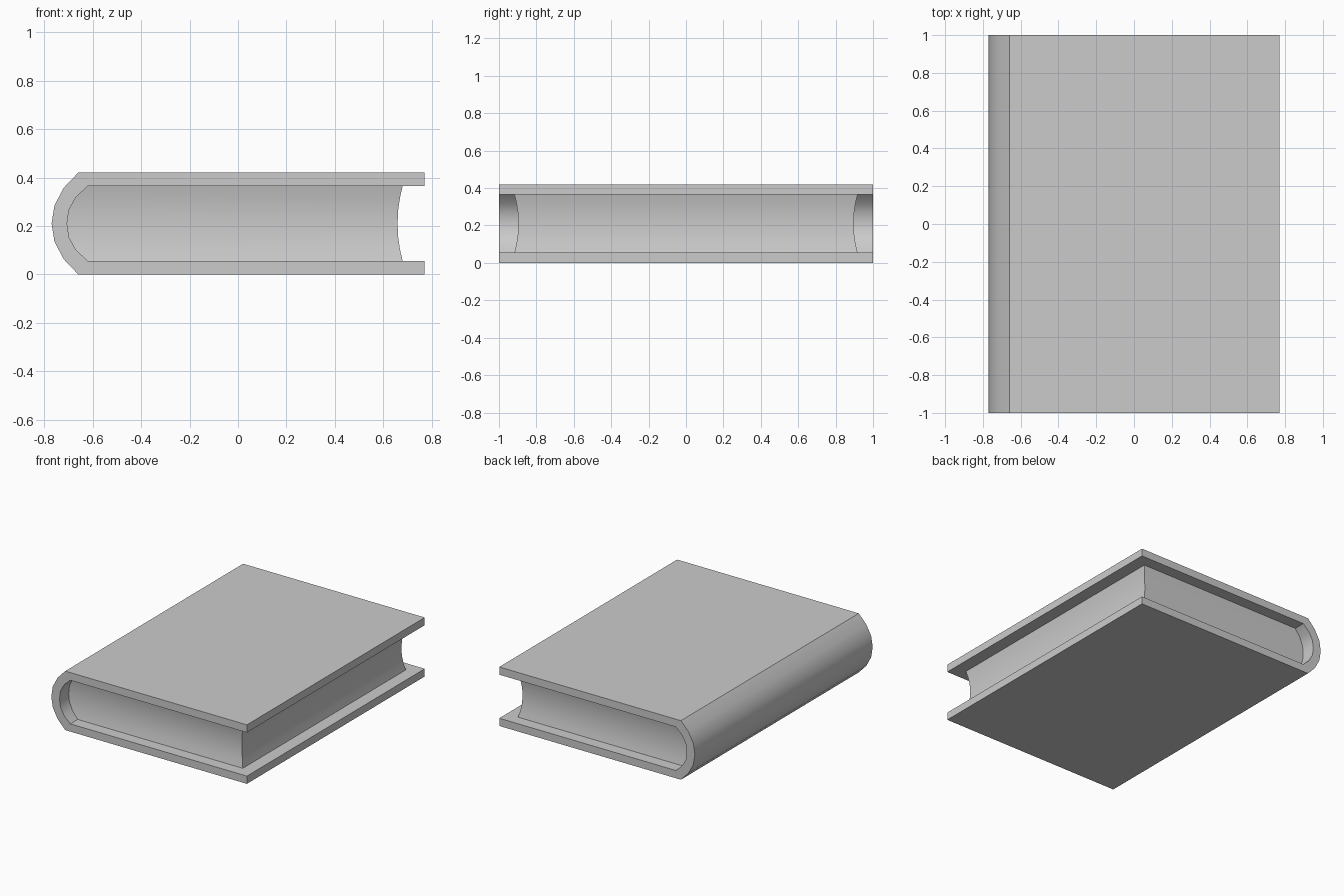
import bpy
import bmesh
import math

cube = bpy.data.objects.get("Cube")
if cube:
    bpy.data.objects.remove(cube, do_unlink=True)

GREY = (0.6, 0.6, 0.6, 1)
grey = bpy.data.materials.new("plain grey")
grey.use_nodes = True
grey.diffuse_color = GREY
grey.node_tree.nodes["Principled BSDF"].inputs["Base Color"].default_value = GREY

MID = 0.21          # half the book's thickness
COVER_X = 0.77      # fore edge of the boards


def loft(name, rings):
    """Skin closed rings of points and cap both ends."""
    bm = bmesh.new()
    loops = [[bm.verts.new(p) for p in ring] for ring in rings]
    n = len(loops[0])
    for a, b in zip(loops, loops[1:]):
        for i in range(n):
            j = (i + 1) % n
            bm.faces.new((a[i], a[j], b[j], b[i]))
    bm.faces.new(loops[0])
    bm.faces.new(loops[-1])
    bmesh.ops.recalc_face_normals(bm, faces=bm.faces)
    mesh = bpy.data.meshes.new(name)
    bm.to_mesh(mesh)
    bm.free()
    mesh.materials.append(grey)
    obj = bpy.data.objects.new(name, mesh)
    bpy.context.collection.objects.link(obj)
    bpy.ops.object.select_all(action="DESELECT")
    obj.select_set(True)
    bpy.context.view_layer.objects.active = obj
    bpy.ops.object.shade_smooth_by_angle(angle=math.radians(30))
    return obj


def mirrored(half):
    """Complete a curve of (x, height from the middle) below the middle."""
    return half + [(x, -h) for x, h in reversed(half[:-1])]


# Rounded spine, outside and inside, from the top hinge to the middle
outer = mirrored([(-0.66, 0.21), (-0.72, 0.147), (-0.758, 0.075), (-0.77, 0)])
inner = mirrored([(-0.62, 0.155), (-0.67, 0.108), (-0.698, 0.057), (-0.706, 0)])

# Cover: two boards and the spine as one wrapped profile
outline = ([(COVER_X, 0.21)] + outer + [(COVER_X, -0.21), (COVER_X, -0.155)]
           + inner[::-1] + [(COVER_X, 0.155)])
loft("cover", [[(x, y, MID + h) for x, h in outline] for y in (-1, 1)])

# Page block: fits the spine, hollowed on its three open sides
rings = []
for x, h in inner:
    inset = 0.021 * (1 - (h / 0.155) ** 2)
    right, end = 0.68 - inset, 0.917 - inset
    rings.append([(x, -end, MID + h), (right, -end, MID + h),
                  (right, end, MID + h), (x, end, MID + h)])
loft("page_block", rings)
